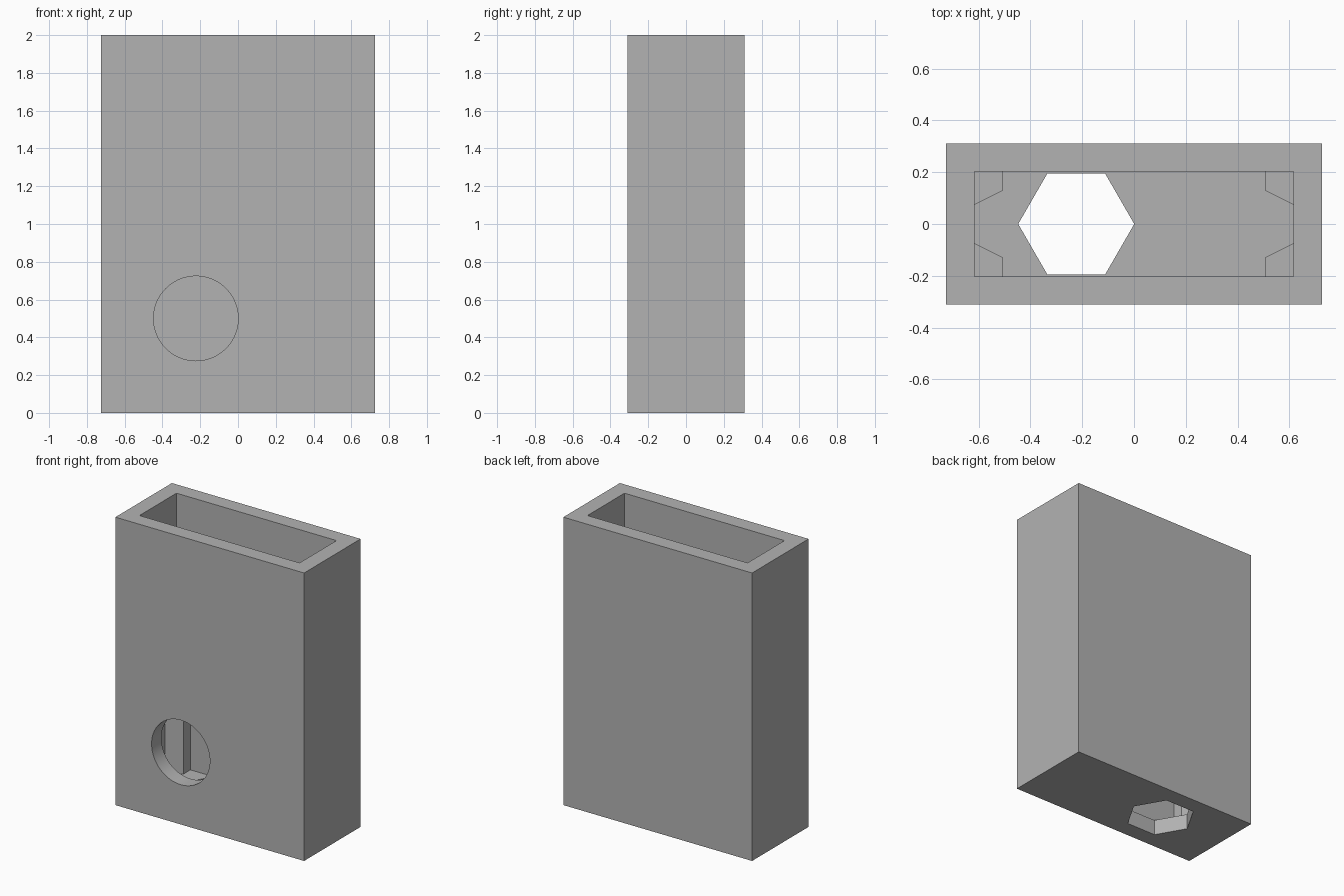
import bpy, bmesh
from math import cos, sin, pi, radians

cube = bpy.data.objects.get("Cube")
if cube:
    bpy.data.objects.remove(cube, do_unlink=True)

# Main dimensions
WIDTH, DEPTH, HEIGHT = 1.45, 0.62, 2.0
IN_X, IN_Y = 0.615, 0.203      # half size of the cavity
FLOOR, RIB_TOP = 0.107, 1.05
RIB_X, RIB_Y, RIB_ROOT = 0.508, 0.128, 0.075
HOLE_X, HOLE_Z, HOLE_R = -0.223, 0.5, 0.224

grey = bpy.data.materials.new("plain grey")
grey.use_nodes = True
colour = (0.45, 0.45, 0.45, 1)
grey.diffuse_color = colour
grey.node_tree.nodes["Principled BSDF"].inputs["Base Color"].default_value = colour


def prism(name, outline, low, high, front=False):
    """Extrude an outline along z, or along y when front is set."""
    bm = bmesh.new()
    place = (lambda a, b, c: (a, c, b)) if front else (lambda a, b, c: (a, b, c))
    rings = [[bm.verts.new(place(a, b, c)) for a, b in outline] for c in (low, high)]
    count = len(outline)
    for ring in rings:
        bm.faces.new(ring)
    for i in range(count):
        j = (i + 1) % count
        bm.faces.new((rings[0][i], rings[0][j], rings[1][j], rings[1][i]))
    bmesh.ops.recalc_face_normals(bm, faces=bm.faces[:])
    mesh = bpy.data.meshes.new(name)
    bm.to_mesh(mesh)
    bm.free()
    mesh.materials.append(grey)
    obj = bpy.data.objects.new(name, mesh)
    bpy.context.collection.objects.link(obj)
    return obj


def rectangle(x, y):
    return [(-x, -y), (x, -y), (x, y), (-x, y)]


def polygon(sides, cx, cy, radius):
    return [(cx + radius * cos(2 * pi * i / sides), cy + radius * sin(2 * pi * i / sides))
            for i in range(sides)]


# Cavity cross-section with a tapered rib left standing in each corner
quarter = [(IN_X, RIB_ROOT), (RIB_X, RIB_Y), (RIB_X, IN_Y)]
right_half = [(x, -y) for x, y in reversed(quarter)] + quarter
notched = right_half + [(-x, -y) for x, y in right_half]

# Outer case and the shapes cut from it
case = prism("case", rectangle(WIDTH / 2, DEPTH / 2), 0, HEIGHT)
cutters = [
    prism("ribbed_cavity", notched, FLOOR, HEIGHT + 0.1),
    prism("upper_cavity", rectangle(IN_X, IN_Y), RIB_TOP, HEIGHT + 0.1),
    prism("hexagonal_floor_hole", polygon(6, HOLE_X, 0, HOLE_R), -0.1, FLOOR + 0.1),
    prism("round_front_hole", polygon(96, HOLE_X, HOLE_Z, HOLE_R), -DEPTH, 0, front=True),
]
for cutter in cutters:
    cutter.hide_render = True
    cut = case.modifiers.new(cutter.name, 'BOOLEAN')
    cut.operation = 'DIFFERENCE'
    cut.solver = 'EXACT'
    cut.object = cutter

# Keep the finished cut mesh and drop the helpers
graph = bpy.context.evaluated_depsgraph_get()
graph.update()
finished = bpy.data.meshes.new_from_object(case.evaluated_get(graph))
case.modifiers.clear()
case.data = finished
for cutter in cutters:
    bpy.data.objects.remove(cutter, do_unlink=True)

# Smooth the round hole while keeping the corners sharp
bpy.ops.object.select_all(action='DESELECT')
case.select_set(True)
bpy.context.view_layer.objects.active = case
bpy.ops.object.shade_smooth_by_angle(angle=radians(30))
